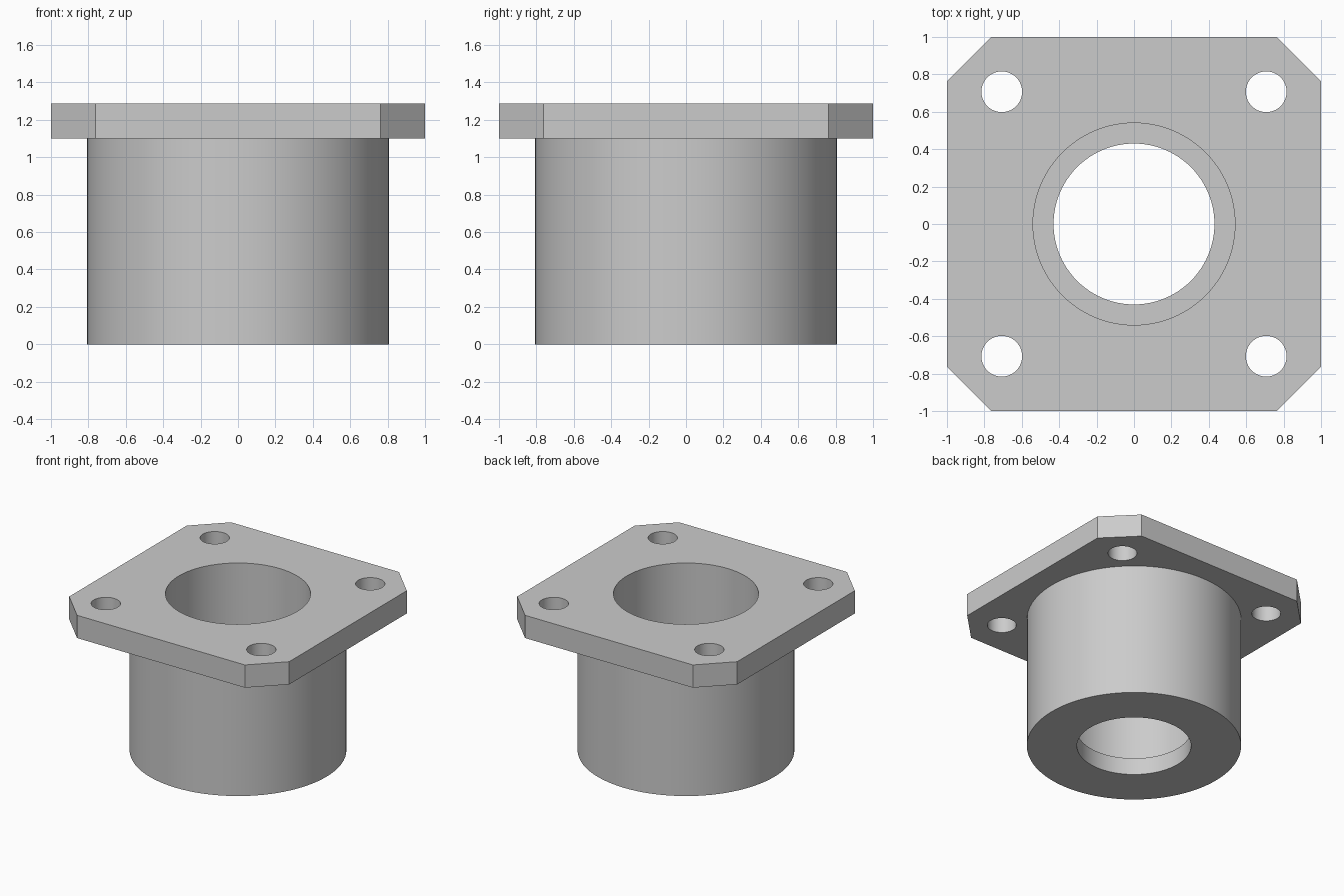
import bpy
import bmesh
import math

if "Cube" in bpy.data.objects:
    bpy.data.objects.remove(bpy.data.objects["Cube"], do_unlink=True)

HEIGHT = 1.287
FLANGE_BOTTOM = 1.10
CORNER_CUT = 0.237
BOLT_OFFSET = 0.707

# One plain grey metal
metal = bpy.data.materials.new("grey_metal")
metal.use_nodes = True
grey = (0.6, 0.6, 0.6, 1.0)
metal.diffuse_color = grey
metal.node_tree.nodes["Principled BSDF"].inputs["Base Color"].default_value = grey


def mesh_object(name, bm):
    mesh = bpy.data.meshes.new(name)
    bm.to_mesh(mesh)
    bm.free()
    mesh.materials.append(metal)
    obj = bpy.data.objects.new(name, mesh)
    bpy.context.collection.objects.link(obj)
    return obj


def cylinder(name, radius, bottom, top, x=0, y=0, sides=96):
    bm = bmesh.new()
    bmesh.ops.create_cone(bm, cap_ends=True, segments=sides, radius1=radius,
                          radius2=radius, depth=top - bottom)
    bmesh.ops.translate(bm, verts=bm.verts, vec=(x, y, (top + bottom) / 2))
    return mesh_object(name, bm)


def combine(target, tool, operation):
    """Apply a boolean to the target and discard the tool."""
    bpy.context.view_layer.objects.active = target
    mod = target.modifiers.new(operation, 'BOOLEAN')
    mod.operation = operation
    mod.solver = 'EXACT'
    mod.object = tool
    bpy.ops.object.modifier_apply(modifier=mod.name)
    bpy.data.objects.remove(tool, do_unlink=True)


# Square flange with its four vertical corners cut off
bm = bmesh.new()
bmesh.ops.create_cube(bm, size=2)
bmesh.ops.scale(bm, verts=bm.verts, vec=(1, 1, (HEIGHT - FLANGE_BOTTOM) / 2))
bmesh.ops.translate(bm, verts=bm.verts, vec=(0, 0, (HEIGHT + FLANGE_BOTTOM) / 2))
corners = [e for e in bm.edges
           if abs(e.verts[0].co.z - e.verts[1].co.z) > 0.01]
bmesh.ops.bevel(bm, geom=corners, offset=CORNER_CUT, offset_type='OFFSET',
                segments=1, affect='EDGES')
housing = mesh_object("flanged_housing", bm)

# Round barrel below the flange
combine(housing, cylinder("barrel", 0.807, 0, 1.2), 'UNION')

# Wide bore from the top, narrower opening through the bottom lip
combine(housing, cylinder("wide_bore", 0.54, 0.14, 1.5), 'DIFFERENCE')
combine(housing, cylinder("lip_bore", 0.43, -0.2, 0.4), 'DIFFERENCE')

# Four bolt holes
for sx in (-1, 1):
    for sy in (-1, 1):
        hole = cylinder("bolt_hole", 0.109, 1.0, 1.5,
                        sx * BOLT_OFFSET, sy * BOLT_OFFSET, 48)
        combine(housing, hole, 'DIFFERENCE')

# Smooth round walls, sharp rims
bpy.ops.object.select_all(action='DESELECT')
housing.select_set(True)
bpy.context.view_layer.objects.active = housing
bpy.ops.object.shade_smooth_by_angle(angle=math.radians(30))
